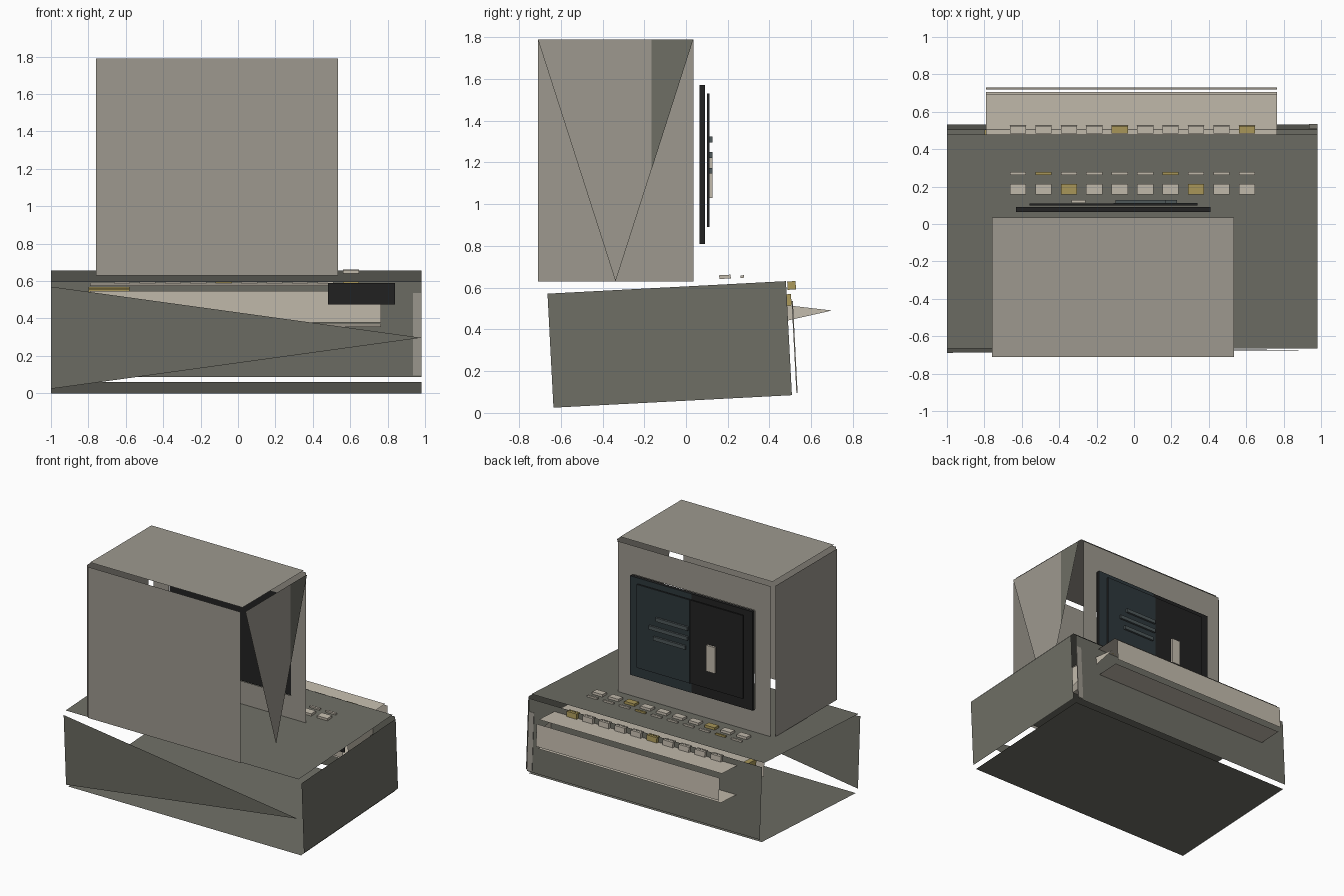
import bpy, bmesh, math

if "Cube" in bpy.data.objects:
    bpy.data.objects.remove(bpy.data.objects["Cube"])

GAP = 0.025                                   # panels float this far off their box
C, S = math.cos(math.radians(3)), math.sin(math.radians(3))


def material(name, r, g, b):
    m = bpy.data.materials.new(name)
    lin = [((c / 255 + 0.055) / 1.055) ** 2.4 for c in (r, g, b)]
    m.diffuse_color = (*lin, 1)
    m.use_nodes = True
    m.node_tree.nodes["Principled BSDF"].inputs["Base Color"].default_value = m.diffuse_color
    return m


CASE = material("dark_grey_case", 110, 110, 101)
SHELL = material("warm_grey_shell", 157, 153, 143)
BEIGE = material("beige", 196, 188, 174)
GOLD = material("gold", 172, 154, 90)
BLACK = material("black", 34, 34, 34)
TEAL = material("dark_teal", 46, 56, 60)
SLATE = material("slate", 78, 88, 90)


def upright(p):
    return p


def tilted(p):
    """Case frame: pitched three degrees about its lower front edge."""
    x, u, v = p
    return (x, -0.635 + u * C - v * S, 0.025 + u * S + v * C)


def build(name, polys, mat, place=upright):
    bm = bmesh.new()
    for poly in polys:
        bm.faces.new([bm.verts.new(place(p)) for p in poly])
    bmesh.ops.remove_doubles(bm, verts=bm.verts, dist=1e-5)
    mesh = bpy.data.meshes.new(name)
    bm.to_mesh(mesh)
    bm.free()
    mesh.materials.append(mat)
    ob = bpy.data.objects.new(name, mesh)
    bpy.context.collection.objects.link(ob)
    return ob


def side(lo, hi, axis, end, gap=0.0, taper=None):
    """One side of a box, pushed outward by gap; taper narrows one edge to its midpoint."""
    b, c = (axis + 1) % 3, (axis + 2) % 3
    out = []
    for eb, ec in ((0, 0), (1, 0), (1, 1), (0, 1)):
        p = [0, 0, 0]
        p[axis] = (hi[axis] + gap) if end else (lo[axis] - gap)
        p[b], p[c] = (lo[b], hi[b])[eb], (lo[c], hi[c])[ec]
        if taper:
            t_axis, t_end = taper
            if (eb if t_axis == b else ec) == t_end:
                o = c if t_axis == b else b
                p[o] = (lo[o] + hi[o]) / 2
        if tuple(p) not in out:
            out.append(tuple(p))
    return out if end else out[::-1]


def box(name, lo, hi, mat, place=upright):
    return build(name, [side(lo, hi, a, e) for a in range(3) for e in (0, 1)], mat, place)


def panels(prefix, lo, hi, sides, mat, place=upright):
    for label, axis, end, taper in sides:
        build(f"{prefix}_{label}", [side(lo, hi, axis, end, GAP, taper)], mat, place)


# Tilted case: left side open, front narrowed to a wedge
panels("case", (-1, 0, 0), (0.98, 1.144, 0.547), [
    ("bottom", 2, 0, None), ("top", 2, 1, None), ("back", 1, 1, None),
    ("right", 0, 1, None), ("front", 1, 0, (0, 1))], CASE, tilted)

# Pale strip at the edge of the case back
box("back_edge_strip", (0.935, 1.166, 0.01), (0.98, 1.172, 0.45), SHELL, tilted)

# Tray running out through the case back
panels("tray", (-0.79, 0.86, 0.31), (0.765, 1.357, 0.48), [
    ("bottom", 2, 0, None), ("top", 2, 1, None), ("back", 1, 1, None),
    ("inner", 1, 0, None), ("right", 0, 1, (1, 1))], BEIGE, tilted)
box("tray_gold_block", (-0.80, 0.95, 0.374), (-0.58, 1.165, 0.484), GOLD, tilted)

# Black panel inside the case
box("inner_black_panel", (0.48, 0.75, 0.41), (0.84, 0.76, 0.525), BLACK, tilted)

# Three rows of ten keys, two gold in each
ROWS = [("small", 0.928, 0.944, 0.574, 0.586, (1, 6)),
        ("main", 0.826, 0.881, 0.574, 0.592, (2, 7)),
        ("edge", 1.150, 1.190, 0.505, 0.545, (4, 9))]
for label, u0, u1, v0, v1, gold in ROWS:
    for i in range(10):
        x = -0.621 + i * 0.1362
        w = 0.043
        box(f"{label}_key_{i + 1}", (x - w, u0, v0), (x + w, u1, v1),
            GOLD if i in gold else BEIGE, tilted)

# Monitor shell: right side narrowed to a wedge
LO, HI = (-0.76, -0.71, 0.63), (0.535, 0.035, 1.79)
panels("monitor", LO, HI, [
    ("top", 2, 1, None), ("front", 1, 0, None), ("left", 0, 0, None),
    ("right", 0, 1, (2, 0))], SHELL)

# Dark corner of the right wedge
wx = HI[0] + GAP + 0.002
build("monitor_right_dark_corner",
      [[(wx, -0.165, 1.79), (wx, -0.165, 1.165), (wx, 0.035, 1.79)]], CASE)

# Bezel frame around the screen opening
by = HI[1] + GAP
outer = [(-0.76, 0.63), (0.535, 0.63), (0.535, 1.79), (-0.76, 1.79)]
inner = [(-0.63, 0.81), (0.41, 0.81), (0.41, 1.57), (-0.63, 1.57)]
frame = []
for i in range(4):
    j = (i + 1) % 4
    frame.append([(x, by, z) for x, z in (outer[i], inner[i], inner[j], outer[j])])
build("monitor_bezel", frame, SHELL)

# Screen: surround, glass, tinted half, text bars and cursor
box("screen_surround", (-0.63, 0.065, 0.81), (0.41, 0.09, 1.57), BLACK)
box("screen_glass", (-0.56, 0.100, 0.89), (0.34, 0.110, 1.53), BLACK)
box("screen_tint", (-0.11, 0.109, 0.89), (0.34, 0.113, 1.53), TEAL)
box("surround_tint", (-0.11, 0.089, 0.81), (0.41, 0.092, 1.57), TEAL)
for i, (x0, x1, z) in enumerate(((-0.10, 0.17, 1.31), (-0.10, 0.23, 1.235), (-0.08, 0.19, 1.16))):
    box(f"text_bar_{i + 1}", (x0, 0.113, z - 0.014), (x1, 0.128, z + 0.014), SLATE)
box("cursor_block", (-0.335, 0.112, 1.03), (-0.26, 0.128, 1.23), BEIGE)
